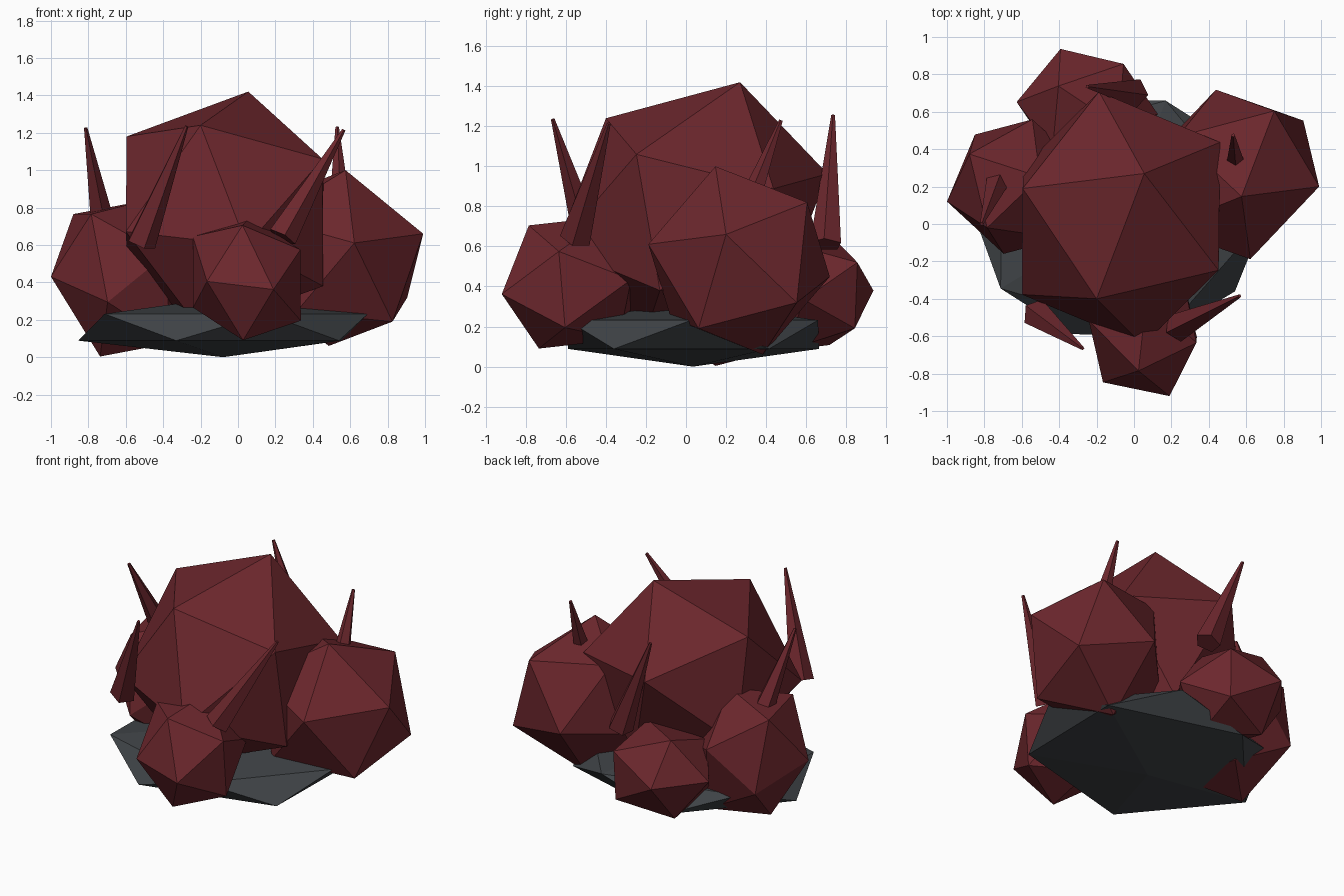
import bpy, bmesh
from mathutils import Matrix, Vector

if "Cube" in bpy.data.objects:
    bpy.data.objects.remove(bpy.data.objects["Cube"])


def material(name, rgb):
    m = bpy.data.materials.new(name)
    m.diffuse_color = (*rgb, 1)
    m.use_nodes = True
    m.node_tree.nodes["Principled BSDF"].inputs["Base Color"].default_value = m.diffuse_color
    return m


RED = material("dark_red", (0.15, 0.02, 0.026))
STONE = material("dark_stone", (0.05, 0.056, 0.062))


def finish(bm, name, mat):
    bmesh.ops.recalc_face_normals(bm, faces=bm.faces)
    mesh = bpy.data.meshes.new(name)
    bm.to_mesh(mesh)
    bm.free()
    mesh.materials.append(mat)
    obj = bpy.data.objects.new(name, mesh)
    bpy.context.collection.objects.link(obj)
    return obj


def lump(name, center, a, b, c, mat=RED):
    """Icosahedron turned and stretched so one face has corners center + a, b, c."""
    bm = bmesh.new()
    bmesh.ops.create_icosphere(bm, subdivisions=1, radius=1)
    bm.faces.ensure_lookup_table()
    face = Matrix([v.co for v in bm.faces[0].verts]).transposed()
    fit = Matrix((a, b, c)).transposed() @ face.inverted()
    bm.transform(Matrix.Translation(center) @ fit.to_4x4())
    return finish(bm, name, mat)


def spike(name, base, tip, radius=0.082):
    """Five-sided blunt cone from base to tip."""
    base, tip = Vector(base), Vector(tip)
    axis = tip - base
    bm = bmesh.new()
    bmesh.ops.create_cone(bm, cap_ends=True, segments=5, radius1=radius,
                          radius2=0.01, depth=axis.length)
    turn = axis.to_track_quat('Z', 'Y').to_matrix().to_4x4()
    bm.transform(Matrix.Translation((base + tip) / 2) @ turn)
    return finish(bm, name, RED)


# flat stone underneath
lump("base_stone", (-0.08, 0.035, 0.16),
     (0, 0, 0.16), (0.25, 0.624, 0.0716), (-0.62, 0.395, 0.0716), STONE)

# large central lump and four smaller ones around it
lump("center_lump", (-0.07, 0.03, 0.78),
     (0.125, 0.24, 0.64), (-0.13, -0.43, 0.46), (-0.525, 0.16, 0.40))
lump("right_lump", (0.53, 0.265, 0.53),
     (0.045, -0.118, 0.47), (0.46, -0.065, 0.13), (0.22, 0.34, 0.29))
lump("left_lump", (-0.62, 0.20, 0.42),
     (-0.38, -0.08, 0.01), (-0.26, 0.174, 0.345), (-0.165, -0.22, 0.345))
lump("front_lump", (0.047, -0.56, 0.42),
     (0.143, -0.36, -0.058), (-0.023, -0.225, 0.285), (0.287, -0.075, 0.155))
lump("back_lump", (-0.25, 0.62, 0.36),
     (-0.143, 0.316, 0.02), (0.194, 0.236, 0.16), (-0.154, 0.118, 0.28))

# spikes standing out of the lumps
SPIKES = [((-0.52, -0.48, 0.61), (-0.275, -0.665, 1.235)),
          ((0.00, 0.70, 0.61), (-0.25, 0.735, 1.255)),
          ((0.235, -0.55, 0.64), (0.565, -0.385, 1.215)),
          ((-0.71, 0.28, 0.61), (-0.815, 0.00, 1.225)),
          ((0.55, 0.24, 0.61), (0.53, 0.475, 1.23))]
for i, (base, tip) in enumerate(SPIKES, 1):
    spike(f"spike_{i}", base, tip)
